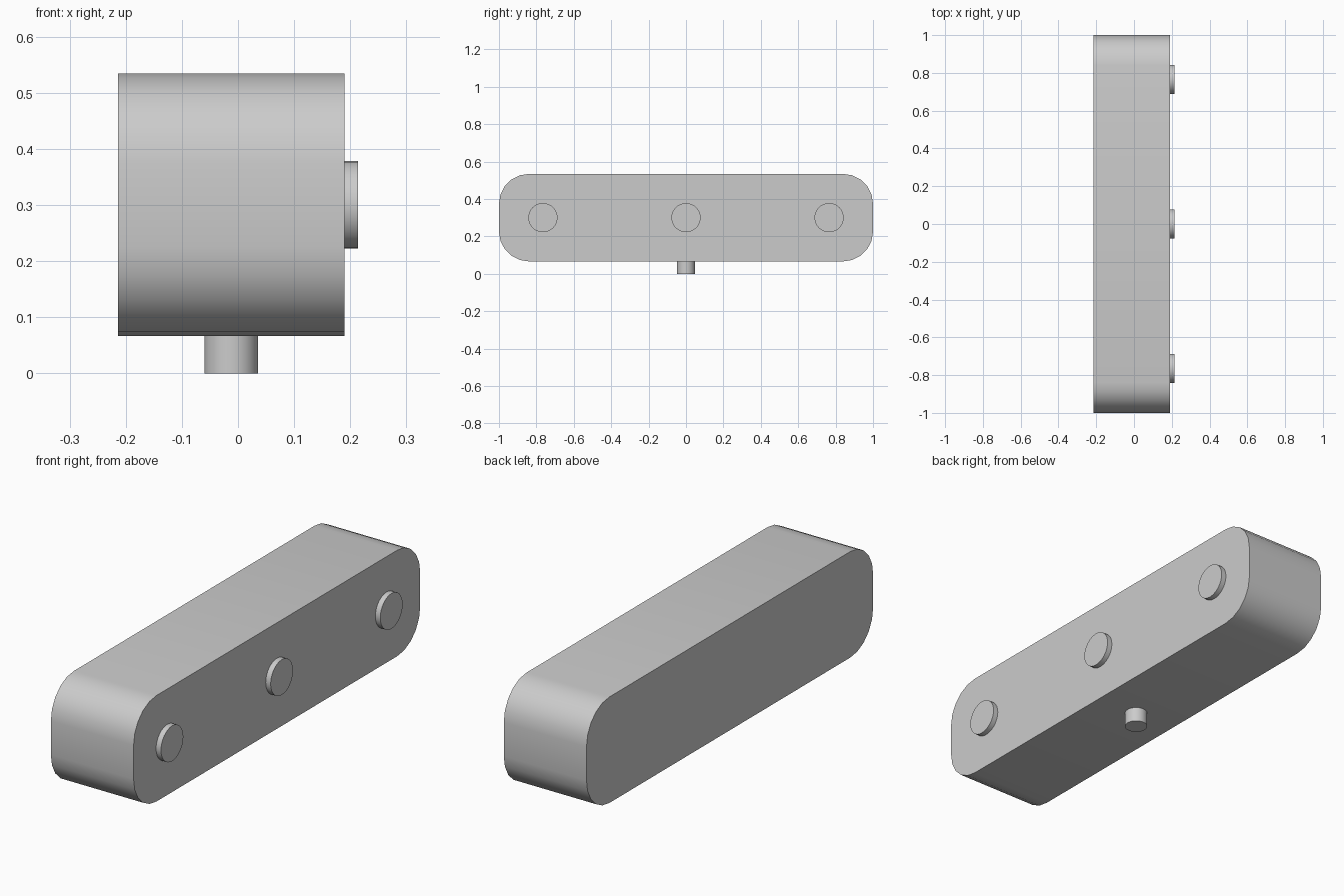
import bpy
import bmesh
from math import radians, pi
from mathutils import Matrix

cube = bpy.data.objects.get("Cube")
if cube:
    bpy.data.objects.remove(cube, do_unlink=True)

# One plain grey for everything
grey = bpy.data.materials.new("plain grey")
grey.use_nodes = True
colour = (0.6, 0.6, 0.6, 1)
grey.diffuse_color = colour
grey.node_tree.nodes["Principled BSDF"].inputs["Base Color"].default_value = colour


def finish(name, bm, location):
    """Turn a bmesh into a named, smooth-shaded object."""
    mesh = bpy.data.meshes.new(name)
    bmesh.ops.recalc_face_normals(bm, faces=bm.faces)
    bm.to_mesh(mesh)
    bm.free()
    mesh.materials.append(grey)
    obj = bpy.data.objects.new(name, mesh)
    obj.location = location
    bpy.context.collection.objects.link(obj)
    bpy.ops.object.select_all(action="DESELECT")
    obj.select_set(True)
    bpy.context.view_layer.objects.active = obj
    bpy.ops.object.shade_smooth_by_angle(angle=radians(35))
    return obj


def cylinder(name, radius, depth, location, turn=0):
    bm = bmesh.new()
    bmesh.ops.create_cone(bm, cap_ends=True, segments=32, radius1=radius, radius2=radius,
                          depth=depth, matrix=Matrix.Rotation(turn, 4, "Y"))
    return finish(name, bm, location)


# Body: a long block with its four cross-wise edges rounded
left, right, bottom, top = -0.214, 0.19, 0.066, 0.534
bm = bmesh.new()
bmesh.ops.create_cube(bm, size=1, matrix=Matrix.Diagonal((right - left, 2, top - bottom, 1)))
corners = [e for e in bm.edges if abs(e.verts[0].co.x - e.verts[1].co.x) > 0.1]
bmesh.ops.bevel(bm, geom=corners, offset=0.16, segments=5, profile=0.5, affect="EDGES")
finish("body", bm, ((left + right) / 2, 0, (bottom + top) / 2))

# Three round buttons on the left side
for name, y in (("front", -0.765), ("middle", 0), ("back", 0.765)):
    cylinder(name + "_button", 0.078, 0.024, (right + 0.012, y, 0.3), pi / 2)

# Short stem underneath
cylinder("stem", 0.048, bottom, (-0.012, 0, bottom / 2))
